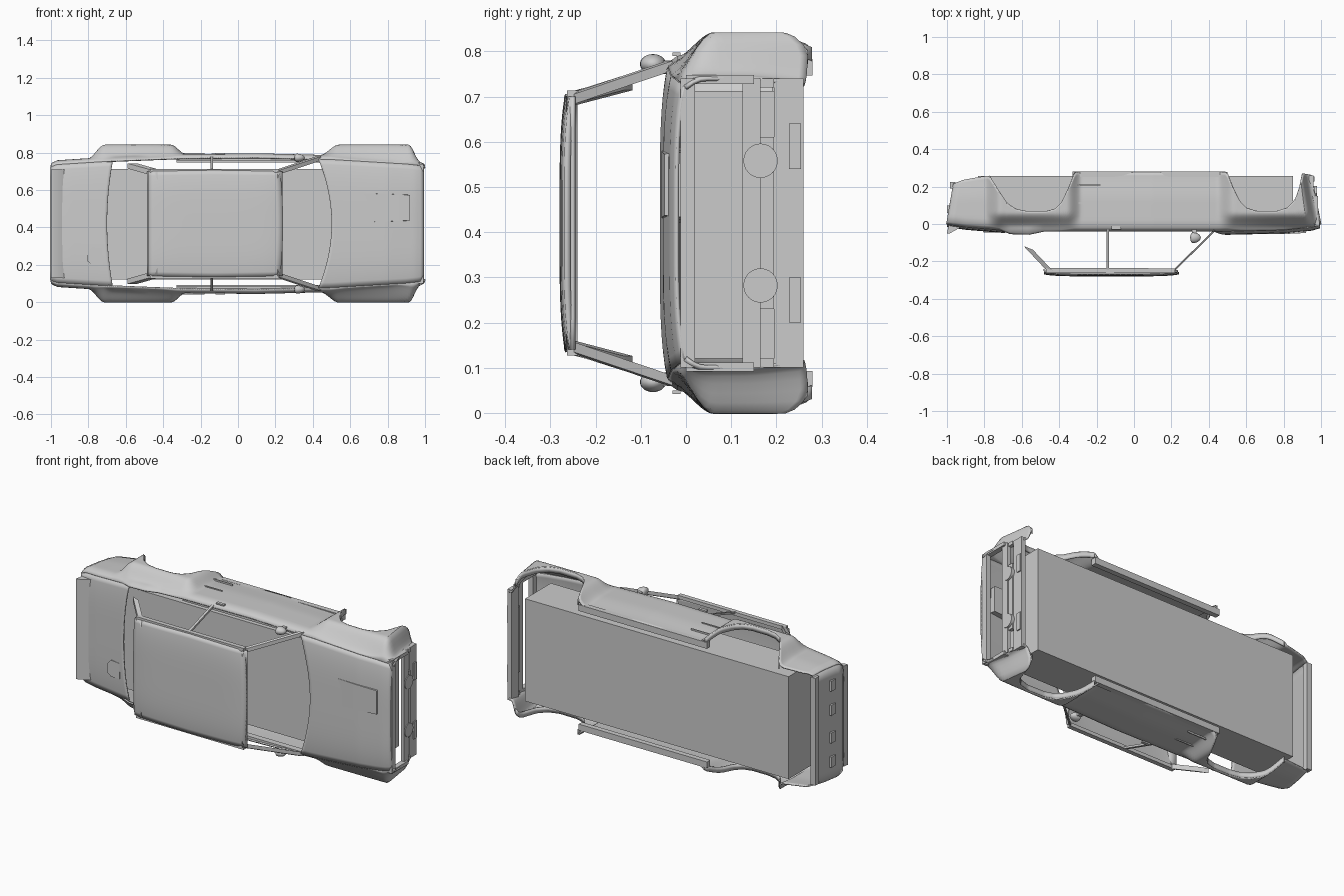
import bpy, bmesh, math
from mathutils import Vector

if "Cube" in bpy.data.objects:
    bpy.data.objects.remove(bpy.data.objects["Cube"])

ZC = 0.42  # the car lies on its side: length = x, roof = -y, width = z


def interp(tab, x):
    for (a, p), (b, q) in zip(tab, tab[1:]):
        if x <= b:
            return p + (q - p) * max(0, (x - a) / (b - a))
    return tab[-1][1]


def smooth(a, b, x):
    t = min(1, max(0, (x - a) / (b - a)))
    return t * t * (3 - 2 * t)


def finish(name, bm, thick=0):
    bmesh.ops.recalc_face_normals(bm, faces=bm.faces)
    me = bpy.data.meshes.new(name)
    bm.to_mesh(me)
    bm.free()
    ob = bpy.data.objects.new(name, me)
    bpy.context.collection.objects.link(ob)
    if thick:
        m = ob.modifiers.new("thickness", 'SOLIDIFY')
        m.thickness, m.offset = thick, 0
    bpy.context.view_layer.objects.active = ob
    bpy.ops.object.select_all(action='DESELECT')
    ob.select_set(True)
    bpy.ops.object.shade_smooth_by_angle(angle=math.radians(32))
    return ob


def sheet(name, fn, nu, nv, thick=0.008):
    bm = bmesh.new()
    v = [[bm.verts.new(fn(i / nu, j / nv)) for j in range(nv + 1)] for i in range(nu + 1)]
    for i in range(nu):
        for j in range(nv):
            bm.faces.new((v[i][j], v[i + 1][j], v[i + 1][j + 1], v[i][j + 1]))
    return finish(name, bm, thick)


def loft(name, rings):
    bm = bmesh.new()
    r = [[bm.verts.new(p) for p in ring] for ring in rings]
    n = len(r[0])
    for a, b in zip(r, r[1:]):
        for i in range(n):
            bm.faces.new((a[i], a[(i + 1) % n], b[(i + 1) % n], b[i]))
    bm.faces.new(r[0])
    bm.faces.new(r[-1])
    return finish(name, bm)


def box(name, x0, x1, y0, y1, z0, z1):
    return loft(name, [[(x, y0, z0), (x, y1, z0), (x, y1, z1), (x, y0, z1)] for x in (x0, x1)])


def bar(name, pts, dx, dy, dz):
    return loft(name, [[(p[0] - dx, p[1] - dy, p[2] - dz), (p[0] + dx, p[1] + dy, p[2] - dz),
                        (p[0] + dx, p[1] + dy, p[2] + dz), (p[0] - dx, p[1] - dy, p[2] + dz)] for p in pts])


# Outline tables along the length
TOP = [(-1, 0.0), (-0.9, -0.015), (-0.72, -0.03), (-0.66, -0.052), (-0.56, -0.055), (-0.48, -0.038),
       (0.45, -0.038), (0.8, -0.03), (0.95, -0.015), (1, 0.0)]
BOT = [(-1, 0.215), (-0.95, 0.235), (-0.775, 0.258), (-0.72, 0.17), (-0.68, 0.11), (-0.63, 0.078),
       (-0.57, 0.066), (-0.47, 0.066), (-0.42, 0.08), (-0.385, 0.115), (-0.35, 0.19), (-0.315, 0.278),
       (0.495, 0.278), (0.53, 0.19), (0.565, 0.12), (0.6, 0.085), (0.65, 0.068), (0.76, 0.066),
       (0.82, 0.085), (0.87, 0.13), (0.91, 0.2), (0.945, 0.27), (1, 0.262)]
HALF = [(-1, 0.322), (-0.97, 0.335), (-0.7, 0.352), (-0.3, 0.368), (0.1, 0.372), (0.5, 0.362),
        (0.9, 0.338), (0.97, 0.33), (1, 0.318)]


def shoulder(x):
    return interp(HALF, x) - 0.02


def slant(x, y):
    # nose and tail lean inward toward the bottom
    y = max(0, y)
    return x - smooth(0.8, 1, x) * 0.2 * y + smooth(-0.8, -1, x) * 0.17 * y


def half_width(x, y, t):
    w = interp(HALF, x)
    w -= 0.02 * max(0, 1 - (y - interp(TOP, x)) / 0.045) ** 2 + 0.012 * smooth(0.12, 0.28, y)
    win = max(smooth(-0.8, -0.71, x) * (1 - smooth(-0.36, -0.28, x)),
              smooth(0.44, 0.54, x) * (1 - smooth(0.92, 0.98, x)))
    return w + (0.418 - w) * win * smooth(-0.02, 0.062, y)


# Body sides with flared wheel arches
for s, side in ((1, "left"), (-1, "right")):
    def skin(u, v):
        x = -1 + 2 * u
        y = interp(TOP, x) + (interp(BOT, x) - interp(TOP, x)) * v
        return slant(x, y), y, ZC + s * half_width(x, y, v)
    sheet(side + "_body_side", skin, 200, 16)

    # Wheel arch lips turned inward
    for nm, a, b in (("rear", -0.775, -0.315), ("front", 0.495, 0.945)):
        def lip(u, v):
            x = a + (b - a) * u
            y = interp(BOT, x)
            return slant(x, y), y, ZC + s * (half_width(x, y, 1) - 0.03 * v)
        sheet(f"{side}_{nm}_arch_lip", lip, 50, 1, 0.006)

    # Sill, window ledge, door seams and handle
    zs = ZC + s * 0.345
    box(side + "_sill", -0.33, 0.49, 0.25, 0.28, zs - 0.018, zs + 0.018)
    box(side + "_door_inner", -0.33, 0.43, -0.035, 0.0, ZC + s * 0.335, ZC + s * 0.352)
    zd = ZC + s * 0.374
    box(side + "_door_handle", -0.12, -0.07, -0.03, -0.012, zd - 0.004, zd + 0.004)
    for k, yy in enumerate((0.11, 0.205)):
        box(f"{side}_side_vent_{k}", -0.3, -0.18, yy, yy + 0.006, zd - 0.005, zd + 0.004)

    # Pillars and roof rail
    A, B = ZC + s * 0.275, ZC + s * 0.348
    bar(side + "_front_pillar", [(0.21, -0.252, A), (0.43, -0.036, B)], 0.013, 0.006, 0.011)
    bar(side + "_middle_pillar", [(-0.14, -0.25, ZC + s * 0.285), (-0.14, -0.03, ZC + s * 0.355)], 0.007, 0, 0.006)
    bar(side + "_rear_pillar", [(-0.45, -0.25, ZC + s * 0.276), (-0.565, -0.128, ZC + s * 0.308)], 0.025, -0.01, 0.014)
    bar(side + "_roof_rail", [(-0.47, -0.248, A + s * 0.008), (0.22, -0.25, A + s * 0.008)], 0, 0.013, 0.01)

    # Mirror
    bm = bmesh.new()
    bmesh.ops.create_uvsphere(bm, u_segments=20, v_segments=12, radius=1)
    for v in bm.verts:
        flat = 0.35 if v.co.x < 0 else 1
        v.co = Vector((0.315 + v.co.x * 0.042 * flat, -0.073 + v.co.y * 0.029, ZC + s * 0.352 + v.co.z * 0.022))
    finish(side + "_mirror", bm)
    box(side + "_mirror_foot", 0.31, 0.335, -0.055, -0.03, ZC + s * 0.34, ZC + s * 0.36)


# Bonnet, boot lid and roof
def bonnet(u, v):
    c = 2 * v - 1
    x0 = 0.5 - 0.07 * c * c
    x = x0 + (0.992 - x0) * u
    return x, interp(TOP, x) - 0.017 * (1 - c ** 4), ZC + c * shoulder(x)


def boot(u, v):
    c = 2 * v - 1
    x = -1 + (0.3 + 0.03 * c * c) * u
    y = interp(TOP[:3] + [(-0.6, -0.04)], x)
    return x, y - 0.012 * (1 - c ** 4), ZC + c * shoulder(x)


def roof(u, v):
    c = 2 * v - 1
    x = -0.48 + (0.72 - 0.015 * c * c) * u
    e = abs(2 * u - 1)
    return x, -0.273 + 0.012 * c ** 4 + 0.01 * e ** 6, ZC + c * (0.285 - 0.006 * e)


sheet("bonnet", bonnet, 30, 24)
sheet("boot_lid", boot, 20, 24)
sheet("roof", roof, 24, 24, 0.014)
sheet("rear_window_frame", lambda u, v: (-0.43 - 0.055 * u, -0.266 + 0.022 * u, ZC + (2 * v - 1) * 0.28), 2, 8)
sheet("windscreen_header", lambda u, v: (0.21 + 0.025 * u, -0.262 + 0.014 * u, ZC + (2 * v - 1) * 0.28), 2, 8)

# Tail lip spoiler
loft("tail_lip", [[(-1.0, -0.05, z), (-0.985, -0.05, z), (-0.92, -0.014, z), (-0.99, 0.0, z)]
                  for z in (ZC - 0.29, ZC + 0.29)])

# Bonnet scoop and fuel flap
loft("bonnet_scoop", [[(x, y, ZC + 0.085 - w), (x, 0.0, ZC + 0.085 - w - 0.005),
                       (x, 0.0, ZC + 0.085 + w + 0.005), (x, y, ZC + 0.085 + w)]
                      for x, y, w in ((0.55, -0.052, 0.08), (0.8, -0.054, 0.073), (0.92, -0.048, 0.068))])
flap = [(-0.725, 0.2), (-0.725, 0.29), (-0.78, 0.295), (-0.805, 0.27), (-0.805, 0.22), (-0.78, 0.2)]
loft("fuel_flap", [[(x, y, z) for x, z in flap] for y in (-0.03, -0.046)])


# Tail panel with lamp recess strip
def tail(u, v):
    y = 0.215 * u
    c = 2 * v - 1
    return slant(-1, y), y, ZC + c * half_width(-1, y, 0)


sheet("tail_panel", tail, 8, 12)
box("rear_bumper_strip", -0.985, -0.955, 0.19, 0.225, 0.11, 0.73)
for i, z in enumerate((0.2, 0.34, 0.5, 0.64)):
    box(f"tail_lamp_{i}", -1.0, -0.985, 0.06, 0.1, z - 0.03, z + 0.03)

# Nose frame: open grille above a slotted lower panel
box("grille_top", 0.965, 0.992, -0.012, 0.02, 0.1, 0.74)
box("bumper_upper", 0.955, 0.975, 0.125, 0.165, 0.1, 0.74)
box("bumper_lower", 0.935, 0.96, 0.195, 0.26, 0.1, 0.74)
for i, (a, b) in enumerate(((0.1, 0.12), (0.23, 0.61), (0.72, 0.74))):
    box(f"bumper_web_{i}", 0.945, 0.967, 0.165, 0.195, a, b)
for s in (-1, 1):
    box("grille_post", 0.955, 0.985, 0.0, 0.15, ZC + s * 0.318 - 0.01, ZC + s * 0.318 + 0.01)
    box("front_plate", 0.95, 0.966, 0.228, 0.255, ZC + s * 0.17 - 0.05, ZC + s * 0.17 + 0.05)
    ring = [(0.165 + 0.038 * math.cos(k * math.pi / 12), ZC + s * 0.138 + 0.038 * math.sin(k * math.pi / 12))
            for k in range(24)]
    loft("fog_lamp", [[(x, y, z) for y, z in ring] for x in (0.955, 0.979)])

# Floor block
box("floor_block", -0.835, 0.85, 0.02, 0.256, 0.12, 0.712)
